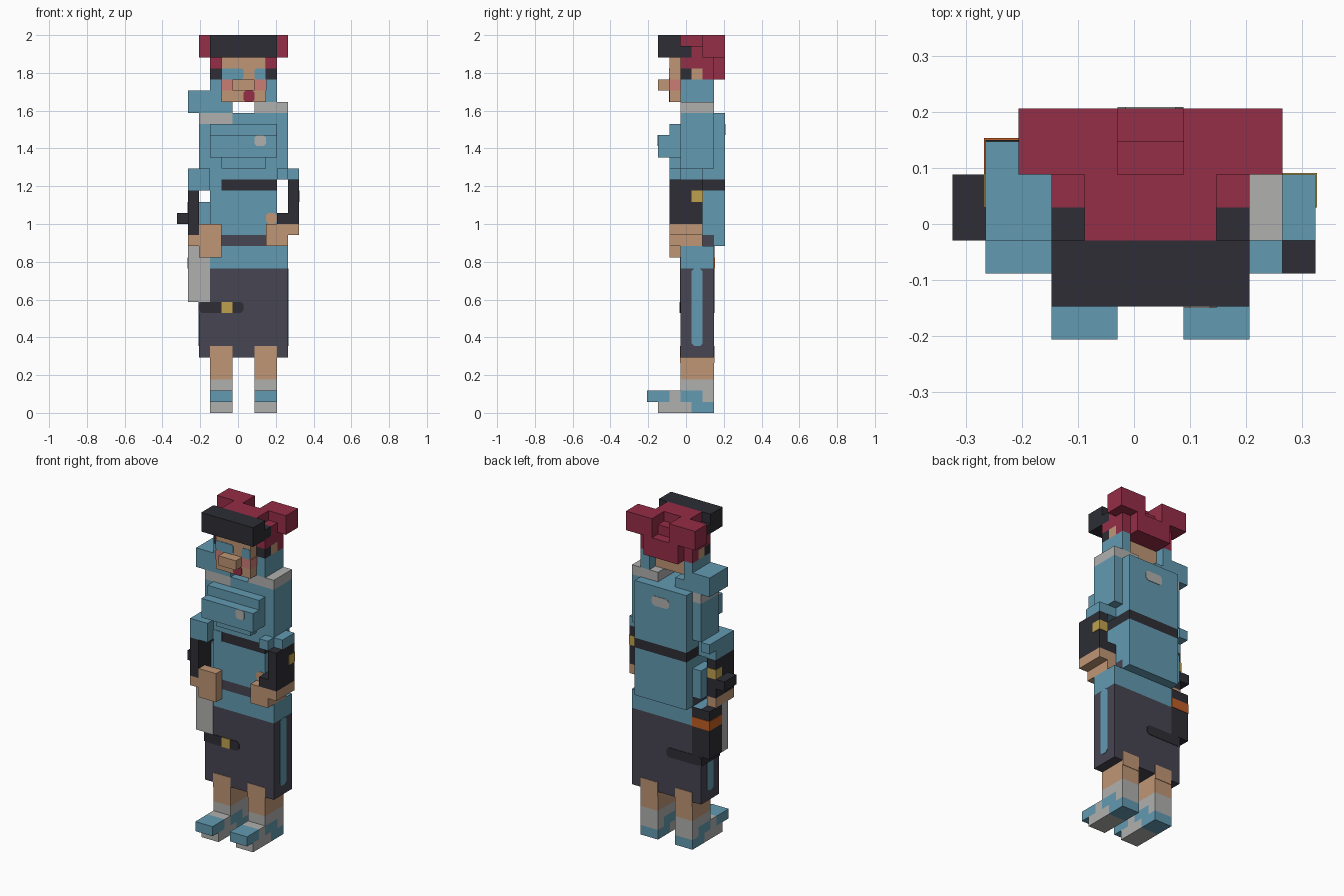
import bpy, bmesh
from mathutils import Vector

if "Cube" in bpy.data.objects:
    bpy.data.objects.remove(bpy.data.objects["Cube"], do_unlink=True)

U = 2 / 34            # one block
T = 0.05              # thickness of painted plates, in blocks


def material(name, rgb):
    lin = [(c / 255 / 12.92) if c < 11 else ((c / 255 + 0.055) / 1.055) ** 2.4 for c in rgb]
    m = bpy.data.materials.new(name)
    m.use_nodes = True
    m.diffuse_color = (*lin, 1)
    m.node_tree.nodes["Principled BSDF"].inputs["Base Color"].default_value = (*lin, 1)
    return m


BLUE = material("shirt blue", (98, 154, 177))
NAVY = material("near black", (45, 45, 53))
PLUM = material("skirt plum grey", (71, 69, 82))
GREY = material("light grey", (176, 176, 175))
SKIN = material("skin", (191, 150, 117))
HAIR = material("hair maroon", (149, 45, 71))
GOLD = material("buckle gold", (190, 160, 78))
RUST = material("band orange", (190, 94, 36))
PINK = material("cheek pink", (203, 125, 118))


def blocks(name, mat, *spans, rounded=0):
    """Joins boxes given in block units as (x0, x1, y0, y1, z0, z1)."""
    bm = bmesh.new()
    for x0, x1, y0, y1, z0, z1 in spans:
        lo = Vector(((x0 - 5.5) * U, (y0 - 3.5) * U, z0 * U))
        hi = Vector(((x1 - 5.5) * U, (y1 - 3.5) * U, z1 * U))
        size = hi - lo
        verts = bmesh.ops.create_cube(bm, size=1)["verts"]
        for v in verts:
            v.co = (lo + hi) / 2 + v.co * size
        if rounded:
            thin = min(range(3), key=lambda a: size[a])
            edges = {e for v in verts for e in v.link_edges
                     if abs((e.verts[0].co - e.verts[1].co)[thin]) > size[thin] * 0.9}
            bmesh.ops.bevel(bm, geom=list(edges), offset=rounded * U, segments=1, affect='EDGES')
    me = bpy.data.meshes.new(name)
    bm.to_mesh(me)
    bm.free()
    me.materials.append(mat)
    ob = bpy.data.objects.new(name, me)
    bpy.context.collection.objects.link(ob)


def mirror(s):
    """Mirrors a span across the body's middle plane."""
    return (12 - s[1], 12 - s[0], *s[2:])


def pair(name, mat, *spans, rounded=0):
    blocks("right_" + name, mat, *spans, rounded=rounded)
    blocks("left_" + name, mat, *[mirror(s) for s in spans], rounded=rounded)


# Legs and shoes
pair("leg", SKIN, (3, 5, 3, 6, 3, 5))
pair("sock", GREY, (3, 5, 3, 6, 2, 3))
pair("shoe", GREY, (3, 5, 1, 4, 0, 1), (3, 5, 2, 3, 1, 2), (3, 5, 5, 6, 1, 2))
pair("shoe_patch", BLUE, (3, 5, 0, 2, 1, 2), (3, 5, 3, 5, 1, 2), (3, 5, 4, 6, 0, 1))

# Skirt with knee notches, side stripes and a low strap
blocks("skirt", PLUM, (2, 10, 3, 6, 5, 13))
pair("knee", SKIN, (3, 5, 3 - T, 3.5, 4.5, 6), (3, 5, 5.5, 6 + T, 4.5, 6))
pair("skirt_stripe", BLUE, (2 - T, 2, 4, 5, 6, 13), rounded=0.25)
blocks("skirt_strap", NAVY, (2, 6, 3 - T, 3, 9, 10), (2, 6, 6, 6 + T, 9, 10), rounded=0.25)
blocks("strap_side", NAVY, (2 - 1.5 * T, 2, 3, 6, 9, 10))
blocks("strap_buckle", GOLD, (4, 5, 3 - 2 * T, 3, 9, 10))

# Holster on the right hip
blocks("holster_front", GREY, (1, 2, 3 - T, 4, 10, 15), (2, 3, 3 - T, 3, 10, 15))
blocks("holster", NAVY, (1, 2, 4, 6 + T, 10, 15), (2, 3, 6, 6 + T, 10, 15))
blocks("holster_band", RUST, (1 - T, 3, 4, 6 + 2 * T, 13, 14))

# Torso
blocks("hips", BLUE, (2, 10, 3, 6, 13, 15))
blocks("lower_belt", PLUM, (3, 9, 3, 6, 15, 16))
blocks("waist", BLUE, (3, 9, 3, 6, 16, 20), (3, 9, 3, 6, 21, 22), (2, 3, 4, 6, 16, 19))
blocks("belt", NAVY, (3, 9, 3, 7, 20, 21))
blocks("belt_gap", BLUE, (3, 4, 3 - T, 3, 20, 21))
blocks("back_panel", BLUE, (3, 9, 6, 7, 15, 20), (3, 9, 6, 7, 21, 27))
blocks("back_patch", GREY, (5, 7, 7, 7 + T, 25, 26), rounded=0.25)
blocks("upper_torso", BLUE, (2, 10, 3, 6, 22, 26), (5, 10, 3, 6, 26, 27))
blocks("chest", BLUE, (4, 8, 2, 3, 22, 23), (3, 9, 2, 3, 23, 26), (3, 9, 1, 2, 23, 25))
blocks("chest_badge", GREY, (7, 8, 1 - T, 1, 24, 25), rounded=0.2)

# Shoulders and collar
blocks("right_shoulder_trim", GREY, (2, 5, 3, 6, 26, 27))
blocks("left_shoulder_trim", GREY, (7, 10, 3, 6, 27, 28))
blocks("shoulder_cape", BLUE, (1, 5, 3, 6, 27, 28), (1, 4, 3, 6, 28, 29))
blocks("collar", BLUE, (3, 4, 3, 6, 29, 30), (8, 9, 3, 6, 28, 30))

# Right arm
blocks("right_sleeve", BLUE, (1, 3, 2, 5, 20, 22), (1, 2, 5, 6, 21, 22))
blocks("right_glove", NAVY, (1, 2, 2, 5, 16, 20), (0, 1, 3, 5, 17, 18))
blocks("right_glove_buckle", GOLD, (1 - T, 2, 4, 5 + T, 18, 19))
blocks("right_hand", SKIN, (1, 2, 2, 5, 15, 16), (2, 4, 2, 3, 14, 17))

# Left arm
blocks("left_sleeve", BLUE, (9, 11, 3, 5, 21, 22), (9, 10, 2, 3, 21, 22))
blocks("left_glove", NAVY, (10, 11, 2, 5, 18, 21), (9, 11, 2, 5, 17, 18))
blocks("left_glove_buckle", GOLD, (10, 11 + T, 4, 5 + T, 19, 20))
blocks("left_hand", SKIN, (10, 11, 2, 5, 16, 17), (9, 10, 2, 5, 15, 17),
       (8, 9, 2, 3, 15, 17))
blocks("left_thumb", SKIN, (8, 9, 3 - T, 3, 17, 18), rounded=0.25)

# Head and face
blocks("head", SKIN, (4, 8, 2, 5, 28, 32))
blocks("nose", SKIN, (5, 7, 1, 2, 29, 30))
pair("ear", SKIN, (3, 4, 4, 5, 30, 31))
pair("cheek", PINK, (4 - T, 5, 2 - T, 3, 29, 30))
blocks("right_eye", BLUE, (4, 6, 2 - T, 2, 30, 31), rounded=0.15)
blocks("left_eye", BLUE, (7, 8, 2 - T, 2, 30, 31), rounded=0.15)
blocks("mouth", HAIR, (6, 7, 2 - T, 2, 28, 29), rounded=0.2)

# Hair with two lobes at the back
blocks("hair", HAIR, (4, 8, 3, 5, 32, 34), (4, 8, 5, 6, 30, 33), (4, 8, 6, 7, 30, 32))
pair("hair_side", HAIR, (3, 4, 3, 4, 31, 32), (3, 4, 4, 5, 31, 33), (3, 4, 5, 6, 30, 32))
pair("hair_lobe", HAIR, (2, 5, 5, 7, 32, 34))

# Cap brim and side straps
blocks("cap_brim", NAVY, (3, 9, 1, 3, 32, 34))
pair("cap_strap", NAVY, (3, 4, 3, 4, 32, 33), (3, 4, 3, 4, 30, 31))
